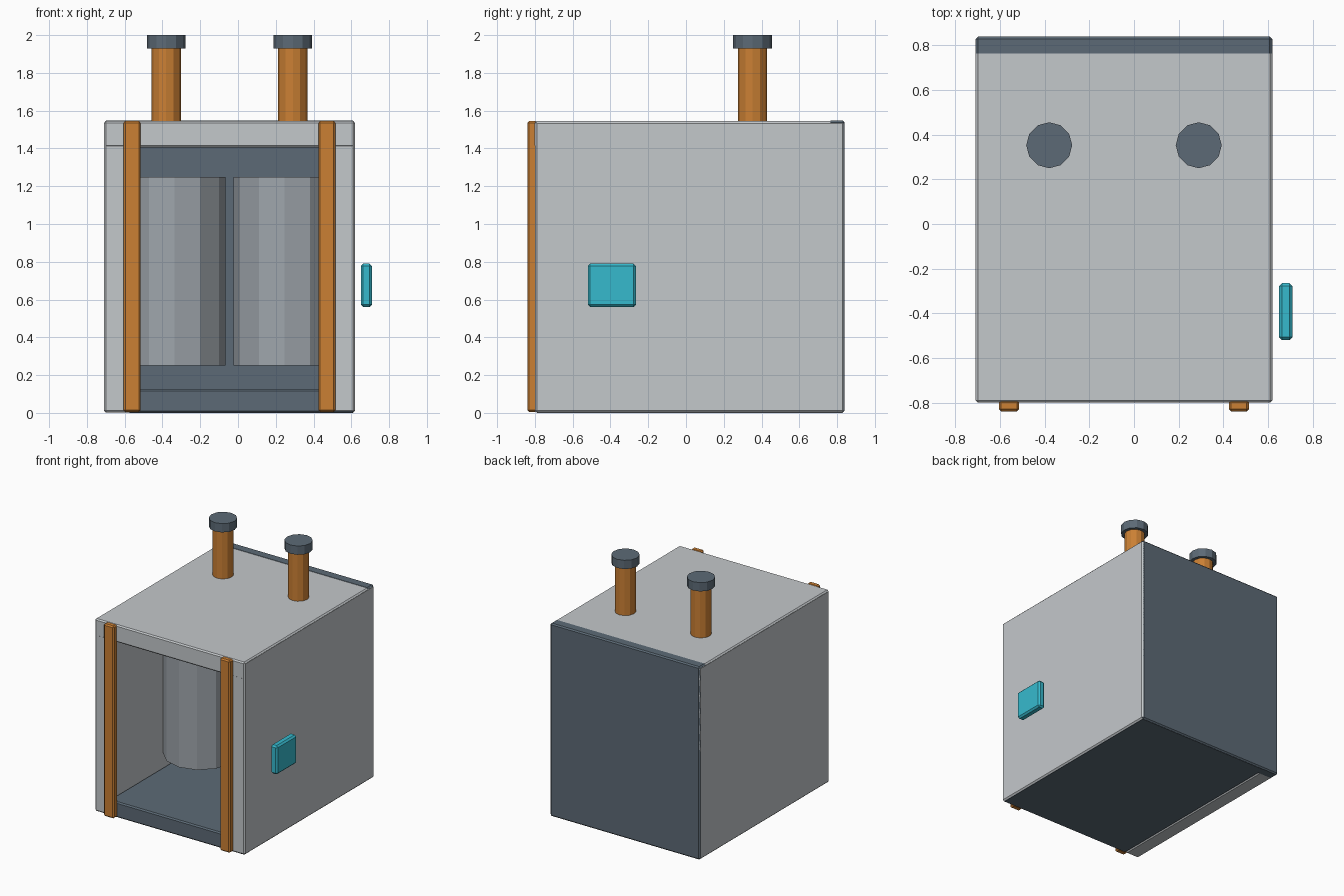
import bpy
from mathutils import Vector

if "Cube" in bpy.data.objects:
    bpy.data.objects.remove(bpy.data.objects["Cube"])


def srgb(r, g, b):
    lin = [(c / 255 / 12.92) if c < 10 else ((c / 255 + 0.055) / 1.055) ** 2.4 for c in (r, g, b)]
    return (*lin, 1.0)


def material(name, rgb):
    m = bpy.data.materials.new(name)
    m.diffuse_color = srgb(*rgb)
    m.use_nodes = True
    m.node_tree.nodes["Principled BSDF"].inputs["Base Color"].default_value = m.diffuse_color
    return m


LIGHT = material("light_grey", (196, 200, 203))
STEEL = material("tank_grey", (158, 165, 171))
DARK = material("dark_slate", (92, 106, 118))
COPPER = material("copper_orange", (203, 128, 52))
CYAN = material("panel_cyan", (54, 186, 206))


def box(name, lo, hi, mat, bevel=0.01):
    """Bevelled box between two corners."""
    lo, hi = Vector(lo), Vector(hi)
    bpy.ops.mesh.primitive_cube_add(size=1, location=(lo + hi) / 2)
    ob = bpy.context.object
    ob.name = name
    for v in ob.data.vertices:
        v.co = [c * s for c, s in zip(v.co, hi - lo)]
    mod = ob.modifiers.new("edge_bevel", 'BEVEL')
    mod.width, mod.segments = bevel, 1
    ob.data.materials.append(mat)
    return ob


def tube(name, x, y, z0, z1, r, mat):
    """Upright twelve-sided cylinder."""
    bpy.ops.mesh.primitive_cylinder_add(vertices=12, radius=r, depth=z1 - z0,
                                        location=(x, y, (z0 + z1) / 2))
    ob = bpy.context.object
    ob.name = name
    ob.data.materials.append(mat)
    return ob


CX = -0.045           # centre line of the housing
X0, X1 = -0.71, 0.62  # housing sides
Y0, Y1 = -0.80, 0.84  # housing front and back
TOP, WALL = 1.545, 0.125

# Housing: open at the front, with dark floor and back
box("left_wall", (X0, Y0, 0.002), (X0 + WALL, Y1 - 0.002, TOP - 0.002), LIGHT)
box("right_wall", (X1 - WALL, Y0, 0.002), (X1, Y1 - 0.002, TOP - 0.002), LIGHT)
box("roof", (X0 + 0.001, Y0 - 0.001, 1.405), (X1 - 0.001, Y1 - 0.002, TOP), LIGHT)
box("floor", (X0 + WALL, Y0 + 0.001, 0), (X1 - 0.002, Y1 - 0.003, 0.125), DARK)
box("back_panel", (X0 + 0.002, 0.755, 0.001), (X1 - 0.002, Y1, TOP + 0.002), DARK)

# Pairs mirrored about the centre line
for side, s in (("left", -1), ("right", 1)):
    tube(side + "_tank", CX + s * 0.29, 0.0, 0.25, 1.25, 0.27, STEEL)
    px = CX + s * 0.335
    tube(side + "_pipe", px, 0.353, 1.48, 1.95, 0.077, COPPER)
    tube(side + "_pipe_cap", px, 0.353, 1.93, 2.0, 0.103, DARK)
    fx = CX + s * 0.515
    box(side + "_front_post", (fx - 0.045, -0.84, 0.004), (fx + 0.045, -0.79, TOP + 0.001), COPPER)

# Control plate beside the right wall
box("control_plate", (0.65, -0.52, 0.56), (0.71, -0.265, 0.79), CYAN, 0.013)
